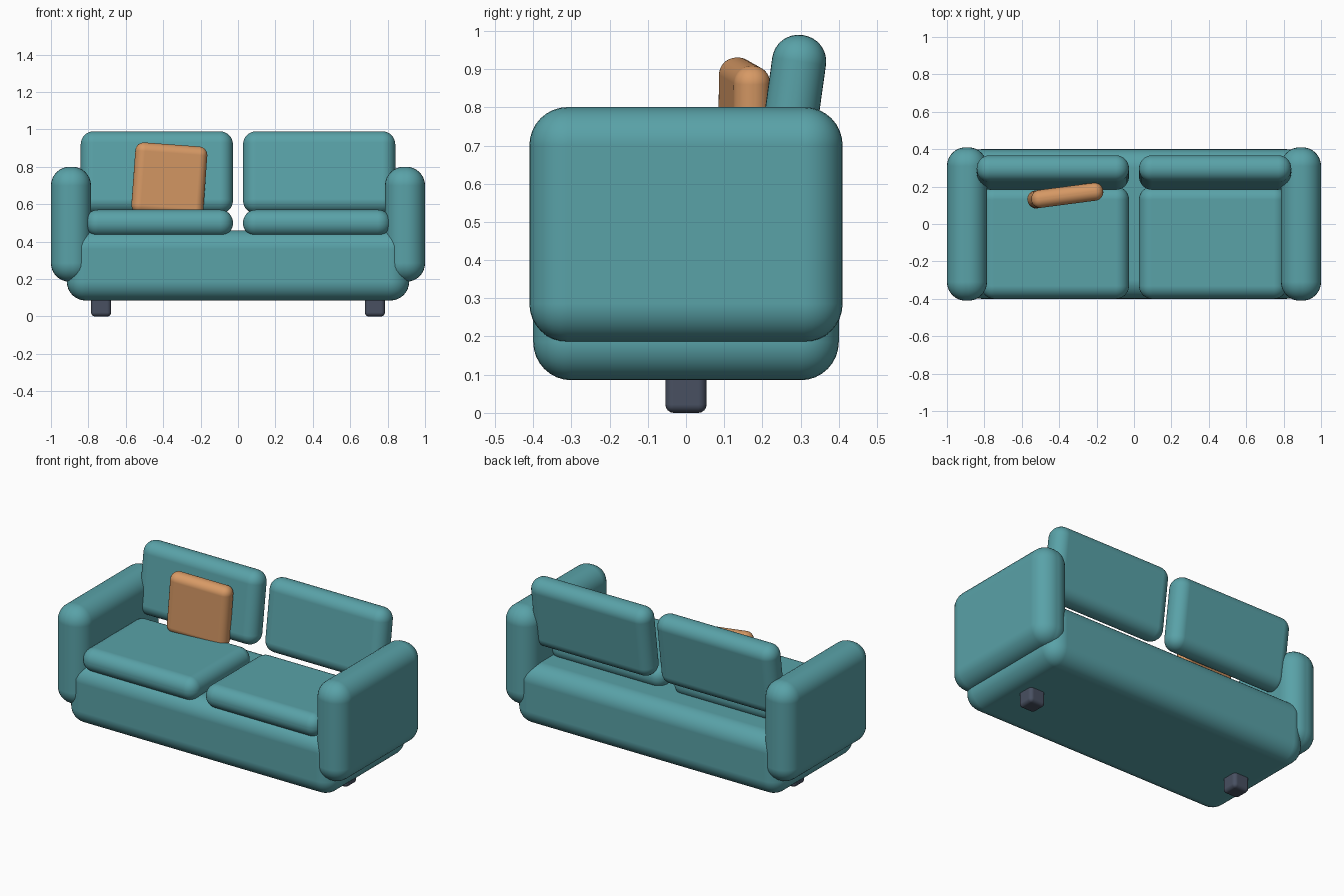
import bpy
from math import radians

if "Cube" in bpy.data.objects:
    bpy.data.objects.remove(bpy.data.objects["Cube"])


def material(name, color):
    m = bpy.data.materials.new(name)
    m.diffuse_color = (*color, 1)
    m.use_nodes = True
    m.node_tree.nodes["Principled BSDF"].inputs["Base Color"].default_value = m.diffuse_color
    return m


TEAL = material("teal_fabric", (0.10, 0.36, 0.39))
ORANGE = material("orange_fabric", (0.68, 0.32, 0.13))
DARK = material("dark_leg", (0.065, 0.08, 0.12))


def soft_box(name, center, size, radius, mat, rot=(0, 0, 0), segments=8):
    """Box with rounded edges, rotation in degrees."""
    bpy.ops.mesh.primitive_cube_add(size=1, location=center)
    ob = bpy.context.object
    ob.name = name
    for v in ob.data.vertices:
        v.co = [c * s for c, s in zip(v.co, size)]
    ob.rotation_euler = [radians(a) for a in rot]
    for p in ob.data.polygons:
        p.use_smooth = True
    ob.data.materials.append(mat)
    bev = ob.modifiers.new("rounding", 'BEVEL')
    bev.width = radius
    bev.segments = segments
    bev.harden_normals = True
    return ob


# Base body
soft_box("base", (0, 0, 0.273), (1.83, 0.80, 0.375), 0.10, TEAL)

for side, s in (("left", -1), ("right", 1)):
    # Arm rest
    soft_box(f"{side}_arm", (s * 0.893, 0, 0.493), (0.214, 0.82, 0.615), 0.10, TEAL)
    # Seat cushion
    soft_box(f"{side}_seat_cushion", (s * 0.422, -0.10, 0.50),
             (0.79, 0.60, 0.142), 0.069, TEAL)
    # Back cushion, leaning backwards
    soft_box(f"{side}_back_cushion", (s * 0.434, 0.275, 0.77),
             (0.814, 0.142, 0.442), 0.069, TEAL, rot=(-8, 0, 0))
    # Single central leg under each end
    soft_box(f"{side}_leg", (s * 0.732, 0, 0.055), (0.108, 0.108, 0.11),
             0.022, DARK, segments=4)

# Loose throw pillow
soft_box("throw_pillow", (-0.367, 0.152, 0.73), (0.388, 0.096, 0.38), 0.046,
         ORANGE, rot=(0, 4.2, 7.5))
